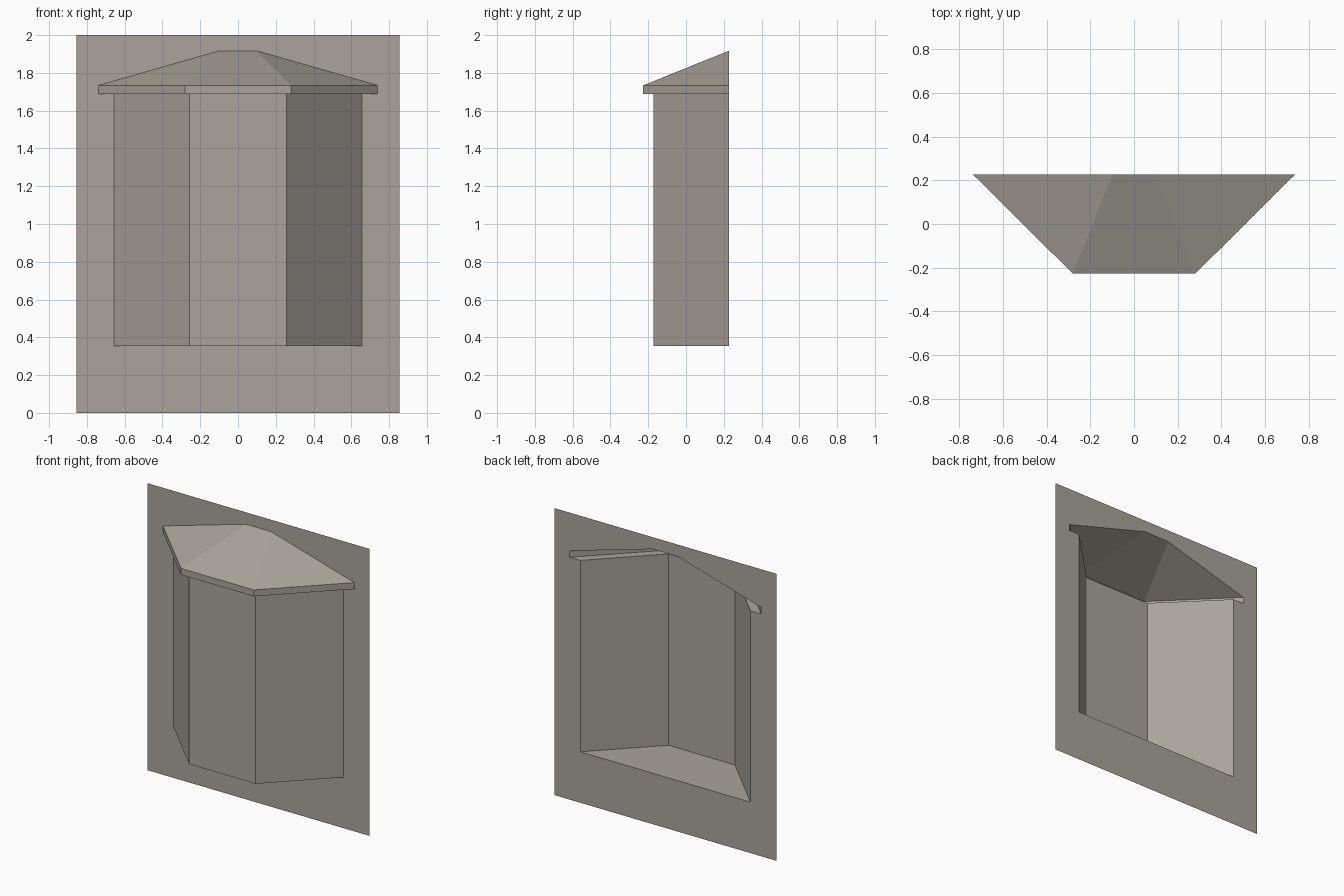
import bpy
import bmesh

cube = bpy.data.objects.get("Cube")
if cube:
    bpy.data.objects.remove(cube, do_unlink=True)

# One warm grey for every surface
stone = bpy.data.materials.new("warm_grey")
colour = (0.40, 0.37, 0.325, 1)
stone.use_nodes = True
stone.diffuse_color = colour
stone.node_tree.nodes["Principled BSDF"].inputs["Base Color"].default_value = colour

BACK = 0.227
FLOOR, SOFFIT, EAVE, RIDGE = 0.355, 1.689, 1.734, 1.917
WALL_X, BAY_X, EAVE_X, RIDGE_X = 0.856, 0.656, 0.738, 0.098


def make_object(name, polygons):
    """Sheet object from a list of polygons, each a list of points."""
    bm = bmesh.new()
    for points in polygons:
        bm.faces.new([bm.verts.new(p) for p in points])
    bmesh.ops.remove_doubles(bm, verts=bm.verts, dist=0.0001)
    mesh = bpy.data.meshes.new(name)
    bm.to_mesh(mesh)
    bm.free()
    mesh.materials.append(stone)
    obj = bpy.data.objects.new(name, mesh)
    bpy.context.collection.objects.link(obj)
    return obj


def bay_line(half_back, half_front, front, z):
    """Three-sided bay plan from left to right at one height."""
    return [(-half_back, BACK, z), (-half_front, front, z),
            (half_front, front, z), (half_back, BACK, z)]


def strip(lower, upper):
    """Quads that join two lines of points."""
    return [[lower[i], lower[i + 1], upper[i + 1], upper[i]]
            for i in range(len(lower) - 1)]


# Flat wall with an opening that follows the bay and its roof
half_outline = [(0, 0), (WALL_X, 0), (WALL_X, 2), (0, 2),
                (0, RIDGE), (RIDGE_X, RIDGE), (EAVE_X, EAVE), (EAVE_X, SOFFIT),
                (BAY_X, SOFFIT), (BAY_X, FLOOR), (0, FLOOR)]
wall = make_object("back_wall", [[(x, BACK, z) for x, z in half_outline]])
wall.modifiers.new("mirror", "MIRROR").use_clip = True

# Bay walls and floor
base = bay_line(BAY_X, 0.257, -0.172, FLOOR)
top = bay_line(BAY_X, 0.257, -0.172, SOFFIT)
make_object("bay_walls", strip(base, top))
make_object("bay_floor", [base[::-1]])

# Roof: open soffit ring, fascia and hipped slopes
eave_low = bay_line(EAVE_X, 0.281, -0.227, SOFFIT)
eave_high = bay_line(EAVE_X, 0.281, -0.227, EAVE)
make_object("roof_soffit", strip(top, eave_low))
make_object("roof_fascia", strip(eave_low, eave_high))
ridge_left, ridge_right = (-RIDGE_X, BACK, RIDGE), (RIDGE_X, BACK, RIDGE)
make_object("roof_slopes", [
    [eave_high[0], eave_high[1], ridge_left],
    [eave_high[1], eave_high[2], ridge_right, ridge_left],
    [eave_high[2], eave_high[3], ridge_right]])
